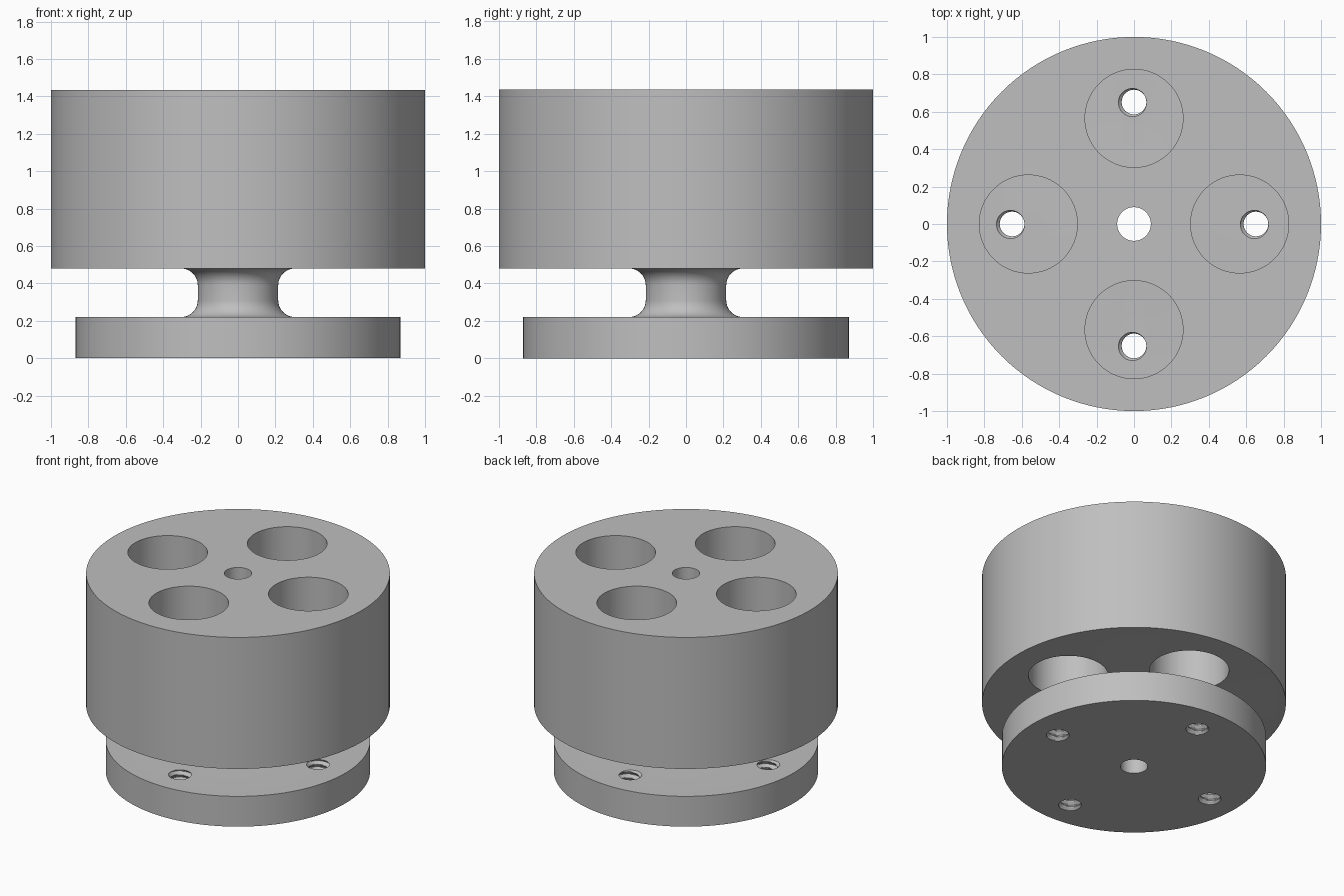
import bpy, bmesh, math
from mathutils import Matrix

cube = bpy.data.objects.get("Cube")
if cube:
    bpy.data.objects.remove(cube)

BASE_R, BASE_TOP = 0.87, 0.22
DRUM_R, DRUM_BOTTOM, DRUM_TOP = 1.0, 0.48, 1.435
NECK_R, FILLET, BORE_R = 0.215, 0.09, 0.09
SEGMENTS = 128

grey = bpy.data.materials.new("satin grey")
grey.use_nodes = True
grey.diffuse_color = (0.52, 0.52, 0.52, 1)
grey.node_tree.nodes["Principled BSDF"].inputs["Base Color"].default_value = grey.diffuse_color


def make_object(name, bm):
    bmesh.ops.recalc_face_normals(bm, faces=bm.faces)
    mesh = bpy.data.meshes.new(name)
    bm.to_mesh(mesh)
    bm.free()
    mesh.materials.append(grey)
    obj = bpy.data.objects.new(name, mesh)
    bpy.context.collection.objects.link(obj)
    return obj


def lathe(name, profile):
    """Revolve a closed (radius, height) outline around z."""
    bm = bmesh.new()
    rings = []
    for r, z in profile:
        rings.append([bm.verts.new((r * math.cos(a), r * math.sin(a), z))
                      for a in (math.tau * i / SEGMENTS for i in range(SEGMENTS))])
    for k, ring in enumerate(rings):
        above = rings[(k + 1) % len(rings)]
        for i in range(SEGMENTS):
            j = (i + 1) % SEGMENTS
            bm.faces.new((ring[i], ring[j], above[j], above[i]))
    return make_object(name, bm)


def thread_cutter(name, minor, major, pitch, bottom, top, sides=40, steps=8):
    """Closed rod whose radius follows a helical triangle wave."""
    bm = bmesh.new()
    rows = round((top - bottom) / pitch * steps)
    rings = []
    for k in range(rows + 1):
        ring = []
        for i in range(sides):
            a = math.tau * i / sides
            wave = abs(((k / steps - i / sides) % 1) * 2 - 1)
            r = minor + (major - minor) * min(1, max(0, wave * 1.4 - 0.2))
            ring.append(bm.verts.new((r * math.cos(a), r * math.sin(a), bottom + k * pitch / steps)))
        rings.append(ring)
    for low, high in zip(rings, rings[1:]):
        for i in range(sides):
            j = (i + 1) % sides
            bm.faces.new((low[i], low[j], high[j], high[i]))
    bm.faces.new(rings[0])
    bm.faces.new(rings[-1])
    return make_object(name, bm)


def cylinder_cutter(name, radius, bottom, top):
    bm = bmesh.new()
    bmesh.ops.create_cone(bm, cap_ends=True, segments=96, radius1=radius, radius2=radius,
                          depth=top - bottom, matrix=Matrix.Translation((0, 0, (top + bottom) / 2)))
    return make_object(name, bm)


# Flange, filleted neck, drum and centre bore in one outline
arc = [math.radians(90 * i / 10) for i in range(11)]
fillet_x = NECK_R + FILLET
lower = [(fillet_x - FILLET * math.sin(a), BASE_TOP + FILLET * (1 - math.cos(a))) for a in arc]
upper = [(r, BASE_TOP + DRUM_BOTTOM - z) for r, z in reversed(lower)]
body = lathe("spool_body", [(BORE_R, 0), (BASE_R, 0), (BASE_R, BASE_TOP)] + lower + upper
             + [(DRUM_R, DRUM_BOTTOM), (DRUM_R, DRUM_TOP), (BORE_R, DRUM_TOP)])

# Four wide access holes in the drum, four threaded holes in the flange
for n in range(4):
    angle = n * math.pi / 2
    access = cylinder_cutter("access_hole_cutter", 0.262, DRUM_BOTTOM - 0.05, DRUM_TOP + 0.1)
    thread = thread_cutter("thread_cutter", 0.066, 0.084, 0.045, -0.03, BASE_TOP + 0.03)
    for cutter, distance in ((access, 0.565), (thread, 0.652)):
        cutter.location = (distance * math.cos(angle), distance * math.sin(angle), 0)
        cutter.hide_render = True
        cutter.hide_set(True)
        mod = body.modifiers.new("hole", "BOOLEAN")
        mod.operation = "DIFFERENCE"
        mod.solver = "EXACT"
        mod.object = cutter

# Bake the holes, then remove the cutters
bpy.context.view_layer.objects.active = body
body.select_set(True)
for mod in list(body.modifiers):
    cutter = mod.object
    bpy.ops.object.modifier_apply(modifier=mod.name)
    bpy.data.objects.remove(cutter)
bpy.ops.object.shade_smooth_by_angle(angle=math.radians(30))
